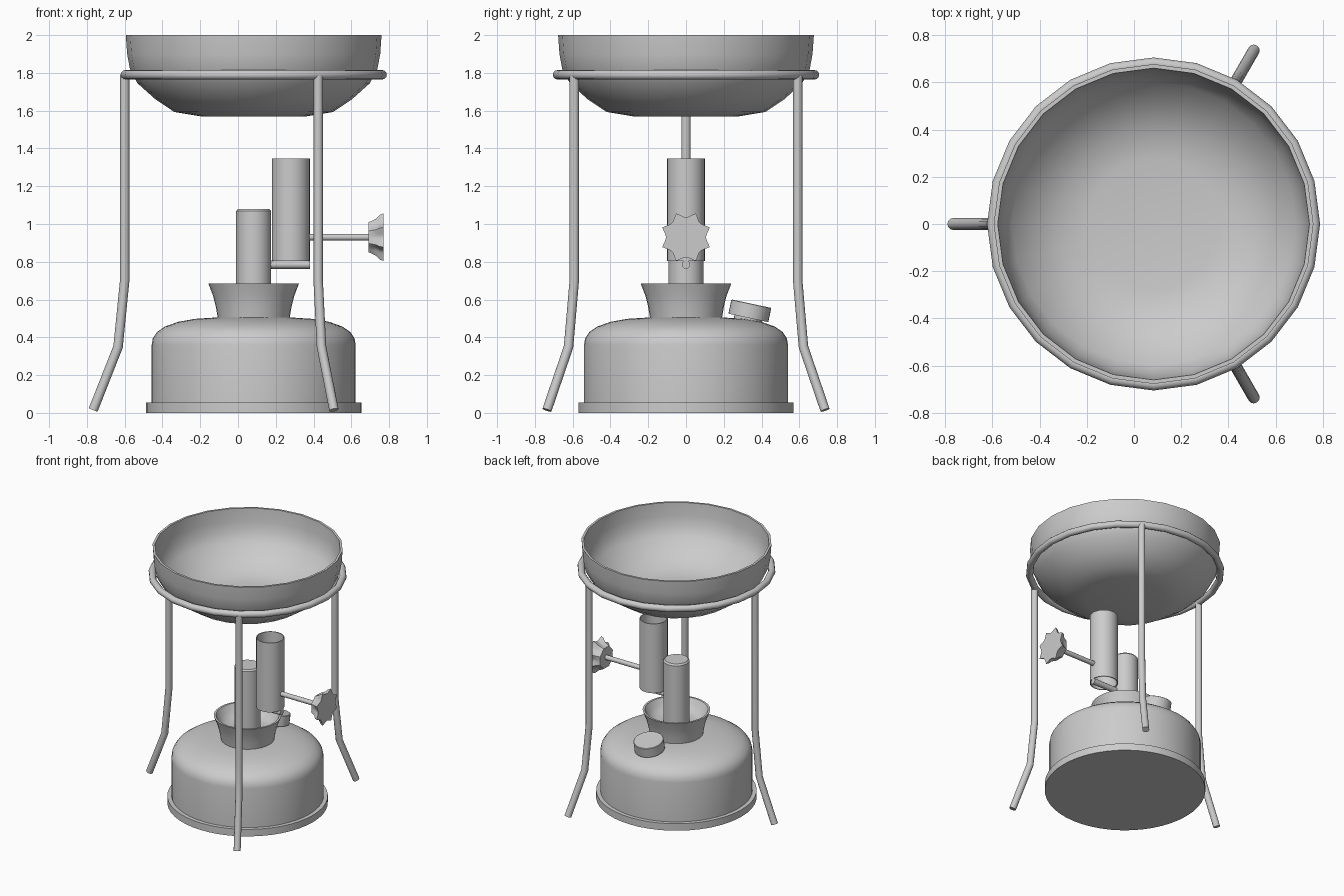
import bpy, bmesh
from math import sin, cos, pi, radians
from mathutils import Vector, Matrix

if "Cube" in bpy.data.objects:
    bpy.data.objects.remove(bpy.data.objects["Cube"])

CX = 0.083  # stove axis; the knob and one leg balance the width


def lathe(name, profile, loc=(CX, 0, 0), segs=32, rot=None, angle=35, shape=None, closed=False):
    """Revolve (radius, height) points around z; r = 0 makes a pole."""
    bm = bmesh.new()
    rows = []
    for k, (r, z) in enumerate(profile):
        if r == 0:
            rows.append([bm.verts.new((0, 0, z))] * segs)
            continue
        row = []
        for i in range(segs):
            a = 2 * pi * i / segs
            q = r * (shape(a, k) if shape else 1)
            row.append(bm.verts.new((q * cos(a), q * sin(a), z)))
        rows.append(row)
    pairs = list(zip(rows, rows[1:]))
    if closed:
        pairs.append((rows[-1], rows[0]))
    for lo, hi in pairs:
        for i in range(segs):
            j = (i + 1) % segs
            quad = list(dict.fromkeys((lo[i], lo[j], hi[j], hi[i])))
            bm.faces.new(quad)
    bmesh.ops.recalc_face_normals(bm, faces=bm.faces)
    m = Matrix.Translation(loc) @ (rot or Matrix.Identity(4))
    bm.transform(m)
    return finish(name, bm, angle)


def finish(name, bm, angle):
    me = bpy.data.meshes.new(name)
    bm.to_mesh(me)
    bm.free()
    ob = bpy.data.objects.new(name, me)
    bpy.context.collection.objects.link(ob)
    bpy.ops.object.select_all(action='DESELECT')
    ob.select_set(True)
    bpy.context.view_layer.objects.active = ob
    bpy.ops.object.shade_smooth_by_angle(angle=radians(angle))
    return ob


def tube_path(name, pts, r, sides=12):
    """Capped round bar with mitred bends; all bends lie in one plane with z."""
    pts = [Vector(p) for p in pts]
    dirs = [(b - a).normalized() for a, b in zip(pts, pts[1:])]
    side = Vector((0, 0, 1)).cross(pts[-1] - pts[0])
    side = (side if side.length > 1e-6 else Vector((0, 1, 0))).normalized()
    bm = bmesh.new()
    rings = []
    for i, p in enumerate(pts):
        d0, d1 = dirs[max(i - 1, 0)], dirs[min(i, len(dirs) - 1)]
        t = (d0 + d1).normalized()
        up = t.cross(side) / max(t.dot(d1), 0.3)
        rings.append([bm.verts.new(p + r * (cos(2 * pi * k / sides) * side + sin(2 * pi * k / sides) * up))
                      for k in range(sides)])
    for a, b in zip(rings, rings[1:]):
        for k in range(sides):
            n = (k + 1) % sides
            bm.faces.new((a[k], a[n], b[n], b[k]))
    bm.faces.new(rings[0])
    bm.faces.new(rings[-1])
    bmesh.ops.recalc_face_normals(bm, faces=bm.faces)
    return finish(name, bm, 40)


# Fuel tank with base rim and rounded shoulder
lathe("fuel_tank", [(0, 0), (0.57, 0), (0.57, 0.055), (0.54, 0.055), (0.54, 0.36),
                    (0.534, 0.395), (0.512, 0.428), (0.47, 0.457), (0.4, 0.482),
                    (0.31, 0.498), (0.2, 0.505), (0, 0.505)], segs=48)

# Flared priming cup, hollow on top
lathe("priming_cup", [(0, 0.5), (0.19, 0.5), (0.2, 0.56), (0.215, 0.62), (0.24, 0.685),
                      (0.225, 0.685), (0.2, 0.64), (0.165, 0.605), (0.12, 0.595), (0, 0.595)])

# Central riser tube
lathe("riser_tube", [(0, 0.55), (0.093, 0.55), (0.093, 1.068), (0.083, 1.08), (0, 1.08)])

# Open burner tube beside the riser, and the jet pipe beneath it
lathe("burner_tube", [(0.1, 0.805), (0.1, 1.348), (0.093, 1.348), (0.093, 0.805)],
      loc=(0.28, 0, 0), closed=True)
tube_path("jet_pipe", [(0.12, 0, 0.785), (0.38, 0, 0.785)], 0.022)

# Filler cap on the rear shoulder
tilt = Matrix.Rotation(radians(-12), 4, 'X')
lathe("filler_cap", [(0, -0.08), (0.075, -0.08), (0.075, -0.038), (0.108, -0.038),
                     (0.108, 0.036), (0.104, 0.039), (0, 0.039)], loc=(CX, 0.338, 0.54), rot=tilt)

# Valve spindle and eight-pointed knob
tube_path("valve_spindle", [(0.36, 0, 0.93), (0.72, 0, 0.93)], 0.018)
depth = [0, 0.08, 0.12, 0.18, 0.22, 0.22, 0]
lathe("valve_knob", [(0, 0.69), (0.085, 0.69), (0.095, 0.71), (0.105, 0.73),
                     (0.128, 0.75), (0.136, 0.77), (0, 0.77)],
      loc=(0, 0, 0.93), rot=Matrix.Rotation(pi / 2, 4, 'Y'), segs=64,
      shape=lambda a, k: 1 - depth[k] * abs(cos(4 * a)))

# Pan, hollow with a thin wall
outer = [(0.28, 1.57), (0.42, 1.593), (0.52, 1.66), (0.615, 1.745), (0.655, 1.82), (0.67, 1.9), (0.677, 2.0)]
inner = [(0.66, 2.0), (0.653, 1.9), (0.637, 1.825), (0.6, 1.757), (0.508, 1.677), (0.412, 1.612), (0.278, 1.59)]
lathe("pan", [(0, 1.57)] + outer + inner + [(0, 1.59)], segs=24)

# Support ring and three splayed legs
lathe("support_ring", [(0.68 + 0.025 * cos(pi * k / 6), 1.79 + 0.025 * sin(pi * k / 6)) for k in range(12)],
      segs=24, closed=True, angle=40)
for i, deg in enumerate((180, 60, -60)):
    c, s = cos(radians(deg)), sin(radians(deg))
    path = [(CX + r * c, r * s, z) for r, z in ((0.683, 1.785), (0.683, 0.7), (0.718, 0.35), (0.85, 0.015))]
    tube_path(f"leg_{i + 1}", path, 0.025)
